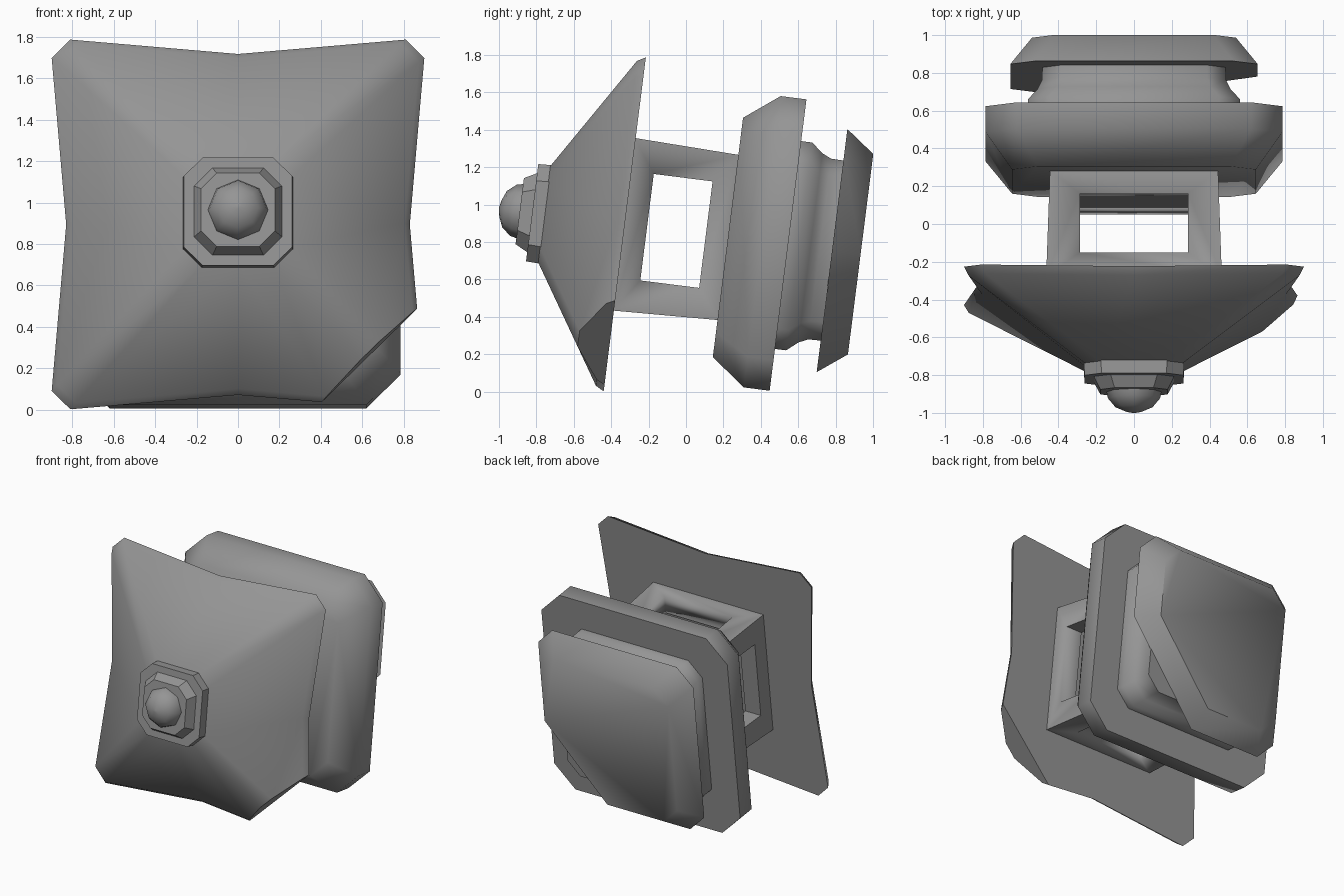
import bpy, bmesh, math
from mathutils import Matrix, Vector

cube = bpy.data.objects.get("Cube")
if cube:
    bpy.data.objects.remove(cube, do_unlink=True)

stone = bpy.data.materials.new("grey stone")
stone.use_nodes = True
GREY = (0.3, 0.3, 0.3, 1)
stone.diffuse_color = GREY
stone.node_tree.nodes["Principled BSDF"].inputs["Base Color"].default_value = GREY

# The lantern is built upright, then laid on its back with a slight tilt
PLACE = Matrix.Translation((0, 0, 0.853)) @ Matrix.Rotation(math.radians(82.8), 4, 'X')


def square(half, chamfer, mid=None):
    """Square outline with chamfered corners and optional pulled-in side middles."""
    side = [(half, chamfer - half), (half, half - chamfer)] if chamfer else [(half, half)]
    if mid:
        side.insert(1, (mid, 0))
    out = []
    for _ in range(4):
        out += side
        side = [(-y, x) for x, y in side]
    return out


def circle(radius, sides=8):
    return [(radius * math.cos(math.tau * i / sides), radius * math.sin(math.tau * i / sides))
            for i in range(sides)]


def loft(name, levels, angle=50, cut=None):
    """Join outlines [(height, outline)] into a closed solid; cut = (point, normal)."""
    bm = bmesh.new()
    rings = [[bm.verts.new((x, y, z)) for x, y in pts] for z, pts in levels]
    for a, b in zip(rings, rings[1:]):
        for i in range(len(a)):
            j = (i + 1) % len(a)
            bm.faces.new((a[i], a[j], b[j], b[i]))
    bm.faces.new(rings[0][::-1])
    bm.faces.new(rings[-1])
    if cut:
        geom = bm.verts[:] + bm.edges[:] + bm.faces[:]
        res = bmesh.ops.bisect_plane(bm, geom=geom, plane_co=cut[0], plane_no=cut[1],
                                     clear_outer=True)
        rim = [e for e in res["geom_cut"] if isinstance(e, bmesh.types.BMEdge)]
        bmesh.ops.holes_fill(bm, edges=rim)
    bmesh.ops.recalc_face_normals(bm, faces=bm.faces[:])
    bm.transform(PLACE)
    mesh = bpy.data.meshes.new(name)
    bm.to_mesh(mesh)
    bm.free()
    mesh.materials.append(stone)
    ob = bpy.data.objects.new(name, mesh)
    bpy.context.collection.objects.link(ob)
    select(ob)
    bpy.ops.object.shade_smooth_by_angle(angle=math.radians(angle))
    return ob


def select(ob):
    bpy.ops.object.select_all(action='DESELECT')
    ob.select_set(True)
    bpy.context.view_layer.objects.active = ob


def rect(x, y):
    return [(x, -y), (x, y), (-x, y), (-x, -y)]


def broken(a, b, c):
    """Plane through three points, facing the lost corner at +x, -y."""
    a, b, c = Vector(a), Vector(b), Vector(c)
    n = (b - a).cross(c - a).normalized()
    return a, n if n.x > 0 else -n


# Foot slab with a broken corner
loft("foot_slab", [(-0.941, square(0.54, 0.12)), (-0.787, square(0.655, 0.13))],
     cut=broken((0.655, 0, -0.787), (0.07, -0.655, -0.787), (0.54, 0, -0.941)))

# Short waisted stem
loft("stem", [(-0.79, square(0.485, 0.1)), (-0.72, square(0.487, 0.1)),
              (-0.67, square(0.51, 0.105)), (-0.61, square(0.56, 0.11)),
              (-0.545, square(0.56, 0.11))])

# Platform below the light chamber
loft("platform", [(-0.55, square(0.785, 0.165)), (-0.411, square(0.785, 0.165)),
                  (-0.226, square(0.645, 0.135))])

# Hollow light chamber with a window on each side
chamber = loft("light_chamber", [(-0.23, square(0.445, 0)), (0.335, square(0.465, 0))], 30)
cutters = [loft("chamber_hollow", [(-0.13, rect(0.33, 0.33)), (0.23, rect(0.33, 0.33))], 30)]
for name, x, y in (("window_cutter_x", 0.7, 0.287), ("window_cutter_y", 0.287, 0.7)):
    cutters.append(loft(name, [(-0.107, rect(x, y)), (0.21, rect(x, y))], 30))
select(chamber)
for cutter in cutters:
    mod = chamber.modifiers.new("opening", 'BOOLEAN')
    mod.operation = 'DIFFERENCE'
    mod.solver = 'EXACT'
    mod.object = cutter
    bpy.ops.object.modifier_apply(modifier=mod.name)
    bpy.data.objects.remove(cutter, do_unlink=True)

# Roof with swept corners, one of them broken off
loft("roof", [(0.33, square(0.9, 0.09, 0.83)), (0.375, square(0.875, 0.09, 0.805)),
              (0.77, square(0.25, 0.08, 0.245))],
     cut=broken((0.86, -0.416, 0.33), (0.4, -0.87, 0.33), (0.86, -0.416, 0.8)))

# Stepped finial
loft("finial_base", [(0.76, square(0.265, 0.09)), (0.829, square(0.262, 0.09))], 30)
loft("finial_step", [(0.825, square(0.215, 0.09)), (0.896, square(0.178, 0.075))], 30)
loft("finial_knob", [(0.89, circle(0.147)), (0.93, circle(0.138)), (0.978, circle(0.098)),
                     (1.0, circle(0.045)), (1.008, circle(0.008))])
